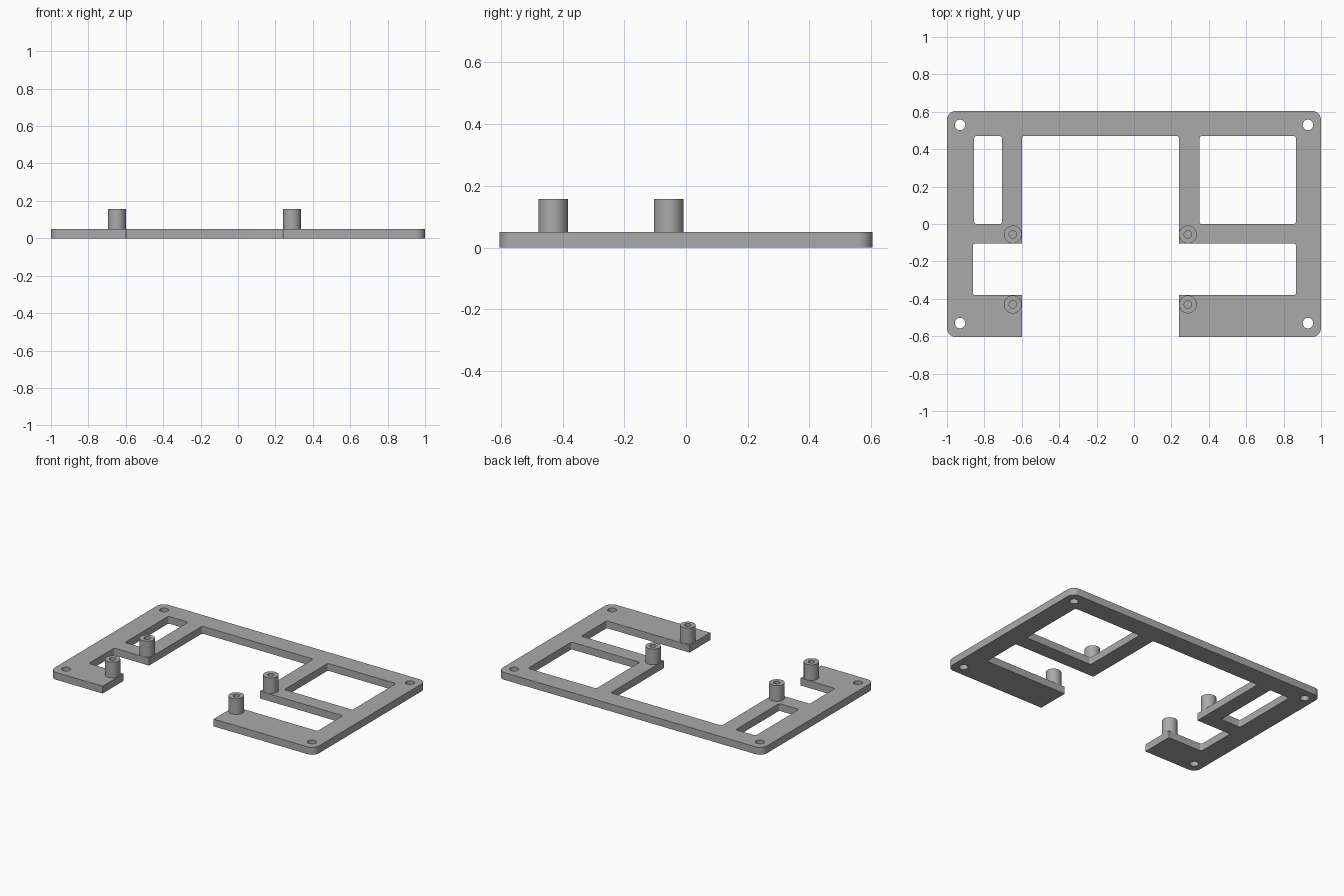
import bpy, bmesh, math
from mathutils import Vector

cube = bpy.data.objects.get("Cube")
if cube:
    bpy.data.objects.remove(cube)

THICK, POST_TOP = 0.05, 0.157
HALF_X, HALF_Y = 1.0, 0.605
BIG, SMALL = 0.05, 0.012      # outer and inner corner radii

grey = bpy.data.materials.new("plain grey")
grey.use_nodes = True
colour = (0.40, 0.40, 0.40, 1)
grey.diffuse_color = colour
grey.node_tree.nodes["Principled BSDF"].inputs["Base Color"].default_value = colour


def rounded(corners):
    """Points of a closed outline from (x, y, corner radius) triples."""
    points = []
    for i, (x, y, radius) in enumerate(corners):
        p = Vector((x, y))
        if not radius:
            points.append(p)
            continue
        a = (Vector(corners[i - 1][:2]) - p).normalized()
        b = (Vector(corners[(i + 1) % len(corners)][:2]) - p).normalized()
        steps = 8
        for k in range(steps + 1):
            t = k / steps * math.pi / 2
            points.append(p + radius * (a * (1 - math.sin(t)) + b * (1 - math.cos(t))))
    return points


def window(x0, x1, y0, y1):
    return rounded([(x, y, SMALL) for x, y in ((x0, y0), (x1, y0), (x1, y1), (x0, y1))])


def circle(x, y, radius, sides=32):
    return [Vector((x + radius * math.cos(k * math.tau / sides),
                    y + radius * math.sin(k * math.tau / sides))) for k in range(sides)]


def finish(obj):
    obj.data.materials.clear()
    obj.data.materials.append(grey)
    bpy.ops.object.select_all(action="DESELECT")
    obj.select_set(True)
    bpy.context.view_layer.objects.active = obj
    bpy.ops.object.shade_smooth_by_angle(angle=math.radians(30))


# Mounting plate: outline walked anticlockwise round the open bay and its arms
LEFT, RIGHT = -0.60, 0.24             # sides of the central bay
BAR_TOP, BAR_LOW, FOOT = 0.0, -0.105, -0.38
WIN_TOP = 0.47
SLOT_L, SLOT_R = -0.862, 0.866        # inner ends of the side slots
outline = rounded([
    (HALF_X, -HALF_Y, BIG), (HALF_X, HALF_Y, BIG),
    (-HALF_X, HALF_Y, BIG), (-HALF_X, -HALF_Y, BIG),
    (LEFT, -HALF_Y, 0), (LEFT, FOOT, 0),
    (SLOT_L, FOOT, SMALL), (SLOT_L, BAR_LOW, SMALL),
    (LEFT, BAR_LOW, 0), (LEFT, WIN_TOP, SMALL),
    (RIGHT, WIN_TOP, SMALL), (RIGHT, BAR_LOW, 0),
    (SLOT_R, BAR_LOW, SMALL), (SLOT_R, FOOT, SMALL),
    (RIGHT, FOOT, 0), (RIGHT, -HALF_Y, 0)])
loops = [outline,
         window(-0.855, -0.705, BAR_TOP, WIN_TOP),
         window(0.35, SLOT_R, BAR_TOP, WIN_TOP)]
# Screw holes in the four corners
loops += [circle(sx * 0.93, sy * 0.53, 0.028) for sx in (-1, 1) for sy in (-1, 1)]

curve = bpy.data.curves.new("mounting_plate", "CURVE")
curve.dimensions = "2D"
curve.fill_mode = "BOTH"
curve.extrude = THICK / 2
for loop in loops:
    spline = curve.splines.new("POLY")
    spline.points.add(len(loop) - 1)
    for point, p in zip(spline.points, loop):
        point.co = (p.x, p.y, 0, 1)
    spline.use_cyclic_u = True
plate = bpy.data.objects.new("mounting_plate", curve)
bpy.context.collection.objects.link(plate)
bpy.ops.object.select_all(action="DESELECT")
plate.select_set(True)
bpy.context.view_layer.objects.active = plate
bpy.ops.object.convert(target="MESH")
plate = bpy.context.view_layer.objects.active
bm = bmesh.new()
bm.from_mesh(plate.data)
bmesh.ops.remove_doubles(bm, verts=bm.verts, dist=0.0001)
bmesh.ops.translate(bm, verts=bm.verts, vec=(0, 0, THICK / 2))
bmesh.ops.recalc_face_normals(bm, faces=bm.faces)
bm.to_mesh(plate.data)
bm.free()
finish(plate)


# Hollow standoff posts with a blind bore
def standoff(name, x, y, outer=0.048, bore=0.02):
    bm = bmesh.new()
    rings = [[bm.verts.new((p.x, p.y, z)) for p in circle(0, 0, r)]
             for r, z in ((outer, THICK - 0.005), (outer, POST_TOP),
                          (bore, POST_TOP), (bore, THICK + 0.001))]
    for low, high in zip(rings, rings[1:]):
        for k in range(len(low)):
            n = (k + 1) % len(low)
            bm.faces.new((low[k], low[n], high[n], high[k]))
    bm.faces.new(rings[-1])
    bm.faces.new(rings[0][::-1])
    bmesh.ops.recalc_face_normals(bm, faces=bm.faces)
    mesh = bpy.data.meshes.new(name)
    bm.to_mesh(mesh)
    bm.free()
    obj = bpy.data.objects.new(name, mesh)
    obj.location = (x, y, 0)
    bpy.context.collection.objects.link(obj)
    finish(obj)


for side, x in (("right", -0.648), ("left", 0.288)):
    for end, y in (("front", -0.43), ("middle", -0.056)):
        standoff(f"{end}_{side}_standoff", x, y)
